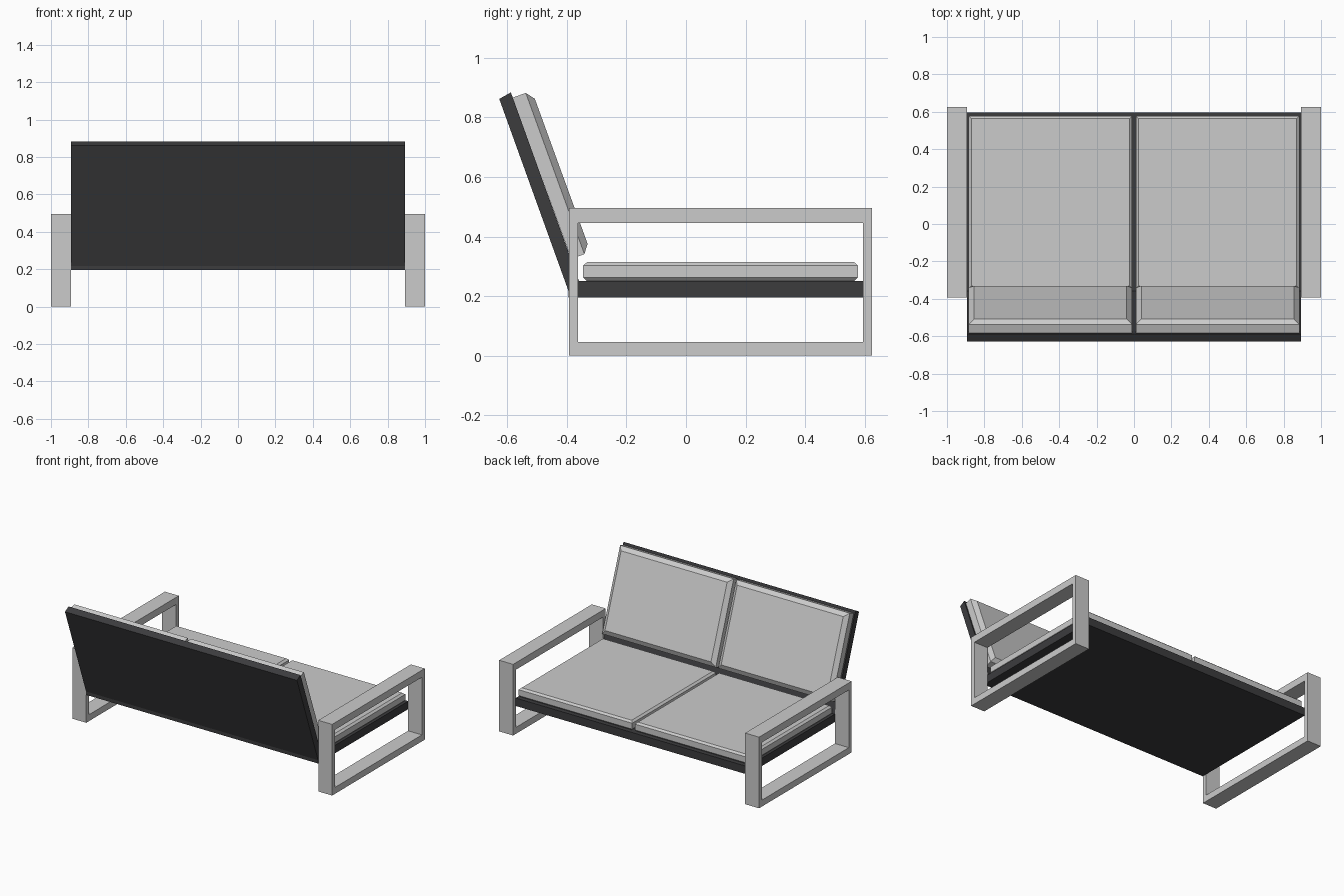
import bpy, bmesh
from math import sin, cos, radians
from mathutils import Vector

if "Cube" in bpy.data.objects:
    bpy.data.objects.remove(bpy.data.objects["Cube"])

dark = bpy.data.materials.new("dark_panel")
dark.diffuse_color = (0.045, 0.045, 0.048, 1)
dark.use_nodes = True
dark.node_tree.nodes["Principled BSDF"].inputs["Base Color"].default_value = dark.diffuse_color


def finish(name, bm, mat=None):
    bmesh.ops.recalc_face_normals(bm, faces=bm.faces)
    me = bpy.data.meshes.new(name)
    bm.to_mesh(me)
    bm.free()
    ob = bpy.data.objects.new(name, me)
    bpy.context.collection.objects.link(ob)
    if mat:
        me.materials.append(mat)
    return ob


def loft(name, rings, mat=None, closed=False):
    """Skin equal-sized rings of points; cap the ends or join them in a loop."""
    bm = bmesh.new()
    vs = [[bm.verts.new(p) for p in r] for r in rings]
    n = len(vs[0])
    pairs = list(zip(vs, vs[1:])) + ([(vs[-1], vs[0])] if closed else [])
    for a, b in pairs:
        for i in range(n):
            j = (i + 1) % n
            bm.faces.new((a[i], a[j], b[j], b[i]))
    if not closed:
        bm.faces.new(vs[0])
        bm.faces.new(vs[-1])
    return finish(name, bm, mat)


def extrude_x(name, profile, x0, x1, mat=None):
    return loft(name, [[(x, y, z) for y, z in profile] for x in (x0, x1)], mat)


def rect(y0, y1, z0, z1):
    return [(y0, z0), (y1, z0), (y1, z1), (y0, z1)]


def cushion(name, x0, x1, u0, u1, steps, u_dir, n_dir):
    """Chamfered pad: steps are (inset, height) pairs along n_dir."""
    rings = []
    for d, h in steps:
        corners = [(x0 + d, u0 + d), (x1 - d, u0 + d), (x1 - d, u1 - d), (x0 + d, u1 - d)]
        rings.append([Vector((x, 0, 0)) + u_dir * u + n_dir * h for x, u in corners])
    return loft(name, rings)


# Dark seat panel and reclined back panel
extrude_x("seat_panel", rect(-0.395, 0.597, 0.195, 0.25), -0.893, 0.893, dark)
extrude_x("back_panel", [(-0.345, 0.21), (-0.588, 0.884), (-0.627, 0.862), (-0.392, 0.21)],
          -0.893, 0.893, dark)

tilt = radians(20)
up_back = Vector((0, -sin(tilt), cos(tilt)))
out_back = Vector((0, cos(tilt), sin(tilt)))
seat_steps = [(0.012, 0.25), (0, 0.262), (0, 0.303), (0.014, 0.315)]
back_steps = [(0.0, -0.251), (0, -0.204), (0.029, -0.182)]

for side, s in (("left", -1), ("right", 1)):
    xa, xb = sorted((s * 0.01, s * 0.884))
    # Seat and back cushions
    cushion(side + "_seat_cushion", xa, xb, -0.345, 0.577, seat_steps,
            Vector((0, 1, 0)), Vector((0, 0, 1)))
    cushion(side + "_back_cushion", xa, xb, 0.437, 1.013, back_steps, up_back, out_back)
    # Rectangular arm frame
    outer = rect(-0.393, 0.625, 0, 0.495)
    inner = rect(-0.362, 0.594, 0.045, 0.446)
    loft(side + "_arm_frame",
         [[(s * x, y, z) for y, z in p]
          for x, p in ((0.893, outer), (1, outer), (1, inner), (0.893, inner))], closed=True)
